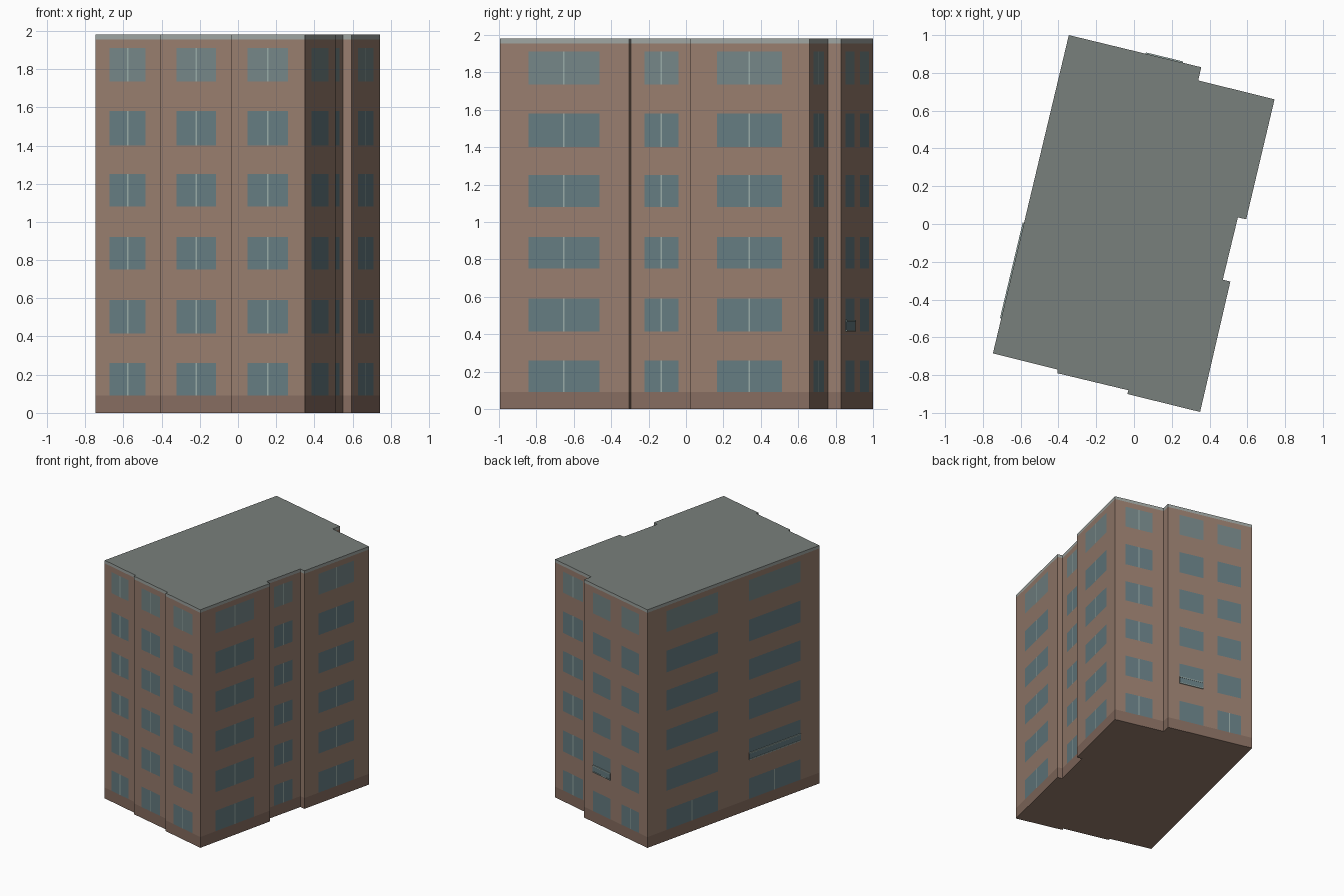
import bpy, bmesh
from mathutils import Vector

if "Cube" in bpy.data.objects:
    bpy.data.objects.remove(bpy.data.objects["Cube"])


def material(name, rgb):
    m = bpy.data.materials.new(name)
    m.diffuse_color = (*rgb, 1)
    m.use_nodes = True
    m.node_tree.nodes["Principled BSDF"].inputs["Base Color"].default_value = m.diffuse_color
    return m


MATS = [
    material("brick", (0.31, 0.205, 0.155)),
    material("plinth", (0.235, 0.15, 0.115)),
    material("trim", (0.34, 0.37, 0.35)),
    material("roof", (0.19, 0.215, 0.20)),
    material("glass", (0.13, 0.20, 0.22)),
    material("glass_light", (0.175, 0.235, 0.24)),
    material("mullion", (0.31, 0.40, 0.38)),
]
BRICK, PLINTH, TRIM, ROOF, GLASS, LIGHT, MULLION = range(7)

# Window rows: (bottom, top) of each floor
FLOORS = [(0.09, 0.26), (0.415, 0.59), (0.75, 0.92),
          (1.08, 1.25), (1.40, 1.58), (1.735, 1.91)]
LEVELS = [0.0] + [z for f in FLOORS for z in f] + [1.955, 1.98]
ALL, GROUND, NONE = range(6), (0,), ()
ONE = [(0.22, 0.77, ALL)]

# Footprint, counter-clockwise: start corner of each wall and its windows
# (start fraction, end fraction, floors that have a mullion)
WALLS = [
    ((-0.747, -0.685), ONE),
    ((-0.405, -0.77), []),
    ((-0.405, -0.79), ONE),
    ((-0.03, -0.88), []),
    ((-0.035, -0.90), ONE),
    ((0.35, -0.995), ONE),
    ((0.51, -0.305), []),
    ((0.47, -0.295), ONE),
    ((0.55, 0.035), []),
    ((0.594, 0.025), ONE),
    ((0.744, 0.66), ONE),
    ((0.34, 0.76), []),
    ((0.356, 0.83), [(0.14, 0.42, NONE), (0.59, 0.87, GROUND)]),
    ((-0.345, 1.0), [(0.11, 0.41, GROUND), (0.59, 0.89, GROUND)]),
]


def wall_ends(i):
    return (Vector((*WALLS[i][0], 0)),
            Vector((*WALLS[(i + 1) % len(WALLS)][0], 0)))


def cell_material(row, window, is_bar):
    if row == 0:
        return PLINTH
    if row == len(LEVELS) - 2:
        return TRIM
    if window is None or row % 2 == 0:
        return BRICK
    floor = row // 2
    if is_bar and floor in window[2]:
        return MULLION
    return LIGHT if floor == 5 else GLASS


# Building shell: each wall is a grid of cells, with windows set flush
bm = bmesh.new()
bottom, top = [], []
for i, (_, windows) in enumerate(WALLS):
    a, b = wall_ends(i)
    bar = 0.004 / (b - a).length
    columns = [(0.0, None, False)]          # start, window, is mullion
    for w in windows:
        mid = (w[0] + w[1]) / 2
        columns += [(w[0], w, False), (mid - bar, w, True),
                    (mid + bar, w, False), (w[1], None, False)]
    cuts = [c[0] for c in columns] + [1.0]
    grid = [[bm.verts.new(a.lerp(b, t) + Vector((0, 0, z))) for t in cuts]
            for z in LEVELS]
    for r in range(len(LEVELS) - 1):
        for c, (_, window, is_bar) in enumerate(columns):
            f = bm.faces.new((grid[r][c], grid[r][c + 1],
                              grid[r + 1][c + 1], grid[r + 1][c]))
            f.material_index = cell_material(r, window, is_bar)
    bottom += grid[0][:-1]
    top += grid[-1][:-1]

# Flat roof and underside
bm.faces.new(top).material_index = ROOF
bm.faces.new(bottom[::-1]).material_index = BRICK
bmesh.ops.remove_doubles(bm, verts=bm.verts, dist=1e-5)
mesh = bpy.data.meshes.new("building_shell")
bm.to_mesh(mesh)
bm.free()
for m in MATS:
    mesh.materials.append(m)
bpy.context.collection.objects.link(bpy.data.objects.new("building_shell", mesh))


def wall_box(name, wall, t0, t1, z0, z1, depth, mat):
    """Box lying against a wall, standing out by depth."""
    a, b = wall_ends(wall)
    p, q = a.lerp(b, t0), a.lerp(b, t1)
    out = (b - a).cross(Vector((0, 0, 1))).normalized() * depth
    box = bmesh.new()
    low = [box.verts.new(v + Vector((0, 0, z0))) for v in (p, p + out, q + out, q)]
    face = box.faces.new(low)
    new = bmesh.ops.extrude_face_region(box, geom=[face])["geom"]
    bmesh.ops.translate(box, vec=(0, 0, z1 - z0),
                        verts=[v for v in new if isinstance(v, bmesh.types.BMVert)])
    bmesh.ops.recalc_face_normals(box, faces=box.faces)
    me = bpy.data.meshes.new(name)
    box.to_mesh(me)
    box.free()
    me.materials.append(MATS[mat])
    bpy.context.collection.objects.link(bpy.data.objects.new(name, me))


# Window guards on the second floor: glass panel with two rails
for side, wall, t0, t1 in (("back", 12, 0.14, 0.42), ("left", 13, 0.59, 0.89)):
    wall_box(side + "_guard_panel", wall, t0, t1, 0.42, 0.472, 0.005, GLASS)
    for part, z in (("lower", 0.415), ("upper", 0.467)):
        wall_box(f"{side}_guard_{part}_rail", wall, t0, t1, z, z + 0.008, 0.007, MULLION)
